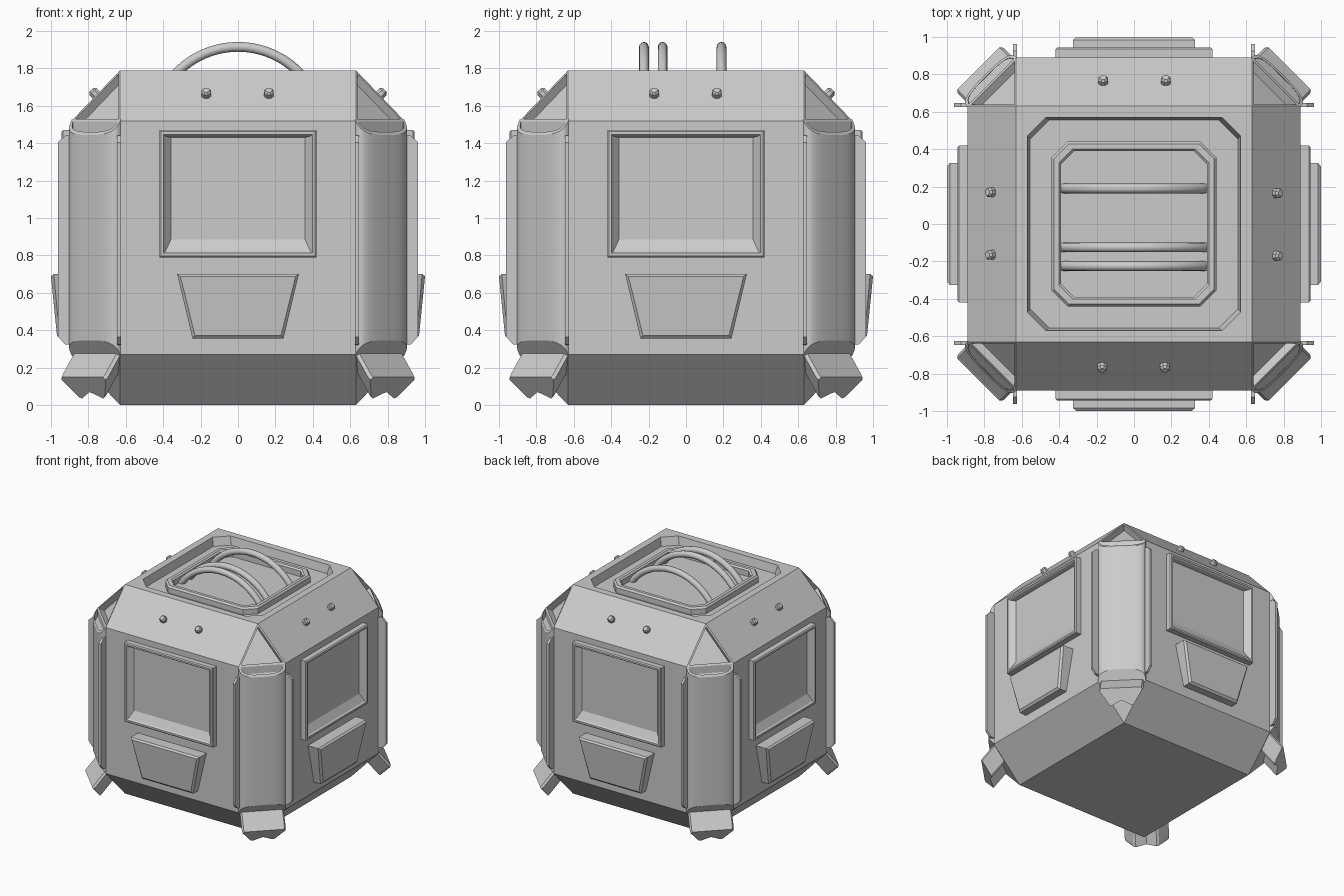
import bpy, bmesh, math
from math import sin, cos, pi
from mathutils import Matrix, Vector

if "Cube" in bpy.data.objects:
    bpy.data.objects.remove(bpy.data.objects["Cube"])


def finish(bm, name, angles=(0,), smooth=False):
    """Turn a bmesh into one object per rotation (degrees about z)."""
    bmesh.ops.recalc_face_normals(bm, faces=bm.faces)
    me = bpy.data.meshes.new(name)
    bm.to_mesh(me)
    bm.free()
    objs = []
    for a in angles:
        ob = bpy.data.objects.new(name, me)
        ob.rotation_euler.z = math.radians(a)
        bpy.context.collection.objects.link(ob)
        objs.append(ob)
    if smooth:
        bpy.ops.object.select_all(action='DESELECT')
        objs[0].select_set(True)
        bpy.context.view_layer.objects.active = objs[0]
        bpy.ops.object.shade_smooth_by_angle(angle=math.radians(32))
    return objs


def loft(loops, cap0=True, cap1=True):
    """Skin a row of closed loops that have equal point counts."""
    bm = bmesh.new()
    rows = [[bm.verts.new(p) for p in l] for l in loops]
    n = len(rows[0])
    for a, b in zip(rows, rows[1:]):
        for i in range(n):
            j = (i + 1) % n
            bm.faces.new((a[i], a[j], b[j], b[i]))
    if cap0:
        bm.faces.new(rows[0])
    if cap1:
        bm.faces.new(rows[-1])
    return bm


def octagon(h, c, z):
    """Square of half size h with corners cut by c."""
    k = h - c
    return [(h, -k, z), (h, k, z), (k, h, z), (-k, h, z),
            (-h, k, z), (-h, -k, z), (-k, -h, z), (k, -h, z)]


def panel(top, bottom, z0, z1, y0, y1):
    """Four-sided loop on the front face; y0/y1 are depths at bottom/top."""
    return [(-bottom, -y0, z0), (bottom, -y0, z0), (top, -y1, z1), (-top, -y1, z1)]


SIDES = (0, 90, 180, 270)
CORNERS = (45, 135, 225, 315)
A, B, Z0, Z1, H = 0.63, 0.89, 0.27, 1.52, 1.79
SLOPE = 0.27 / 0.184          # slope of the corner triangles
D0 = A * math.sqrt(2)         # their tip distance on the diagonal

# Hull: chamfered block with sunken upper corner triangles
bm = bmesh.new()
for loop in (octagon(B, B - A, Z0), octagon(B, B - A, Z1)):
    for p in loop:
        bm.verts.new(p)
for z in (0, H):
    for x in (-A, A):
        for y in (-A, A):
            bm.verts.new((x, y, z))
bmesh.ops.convex_hull(bm, input=bm.verts)
bmesh.ops.dissolve_limit(bm, angle_limit=0.02, verts=bm.verts, edges=bm.edges)
bmesh.ops.recalc_face_normals(bm, faces=bm.faces)
tris = [f for f in bm.faces if len(f.verts) == 3 and f.calc_center_median().z > 1]
bmesh.ops.inset_individual(bm, faces=tris, thickness=0.025)
bmesh.ops.inset_individual(bm, faces=tris, thickness=0.003, depth=-0.05)
hull = finish(bm, "hull")[0]

# Roof recess
cutter = finish(loft([octagon(0.555, 0.1, 1.72), octagon(0.57, 0.1, H),
                      octagon(0.57, 0.1, 1.9)]), "roof_cutter")[0]
cutter.hide_render = True
mod = hull.modifiers.new("roof_recess", 'BOOLEAN')
mod.operation = 'DIFFERENCE'
mod.solver = 'EXACT'
mod.object = cutter
bpy.context.view_layer.objects.active = hull
bpy.ops.object.modifier_apply(modifier=mod.name)
bpy.data.objects.remove(cutter)

# Roof hatch frame
finish(loft([octagon(0.44, 0.085, 1.71), octagon(0.44, 0.085, 1.765),
             octagon(0.428, 0.08, 1.78), octagon(0.402, 0.075, 1.78),
             octagon(0.39, 0.07, 1.768), octagon(0.39, 0.07, 1.71)],
            False, False), "hatch_frame")

# Arched roof handles
R, CZ, r = 0.458, 1.457, 0.026
end = math.acos(0.385 / R)
for y in (-0.225, -0.125, 0.19):
    loops = []
    for i in range(25):
        a = end + (pi - 2 * end) * i / 24
        loops.append([((R + r * cos(b)) * cos(a), y + r * sin(b),
                       CZ + (R + r * cos(b)) * sin(a))
                      for b in (2 * pi * k / 12 for k in range(12))])
    finish(loft(loops), "roof_handle", smooth=True)

# Windows with sloping sills
finish(loft([panel(w, w, a, b, d, d) for w, a, b, d in (
    (0.42, 0.79, 1.47, 0.88), (0.42, 0.79, 1.47, 0.935),
    (0.412, 0.798, 1.462, 0.943), (0.397, 0.813, 1.447, 0.943),
    (0.388, 0.822, 1.438, 0.93), (0.358, 0.885, 1.43, 0.896))]),
    "window", SIDES)

# Tapered lower boxes
finish(loft([panel(0.325, 0.243, 0.355, 0.70, 0.88, 0.88),
             panel(0.325, 0.243, 0.355, 0.70, 0.952, 0.985),
             panel(0.308, 0.23, 0.372, 0.688, 0.968, 1.0)]),
       "lower_box", SIDES)

# Thin vertical bars beside the corner columns
for s in (-1, 1):
    prof = [(0.88, 0.32), (0.925, 0.325), (0.962, 0.365),
            (0.962, 1.405), (0.925, 1.44), (0.88, 1.44)]
    finish(loft([[(s * x, -y, z) for y, z in prof] for x in (0.626, 0.646)]),
           "side_bar", SIDES)

# Bolts on the sloping shoulders
tilt = Matrix.Rotation(math.radians(45), 4, 'X')
for x in (-0.17, 0.165):
    bm = loft([[(q * cos(k * pi / 4 + pi / 8), q * sin(k * pi / 4 + pi / 8), h)
                for k in range(8)]
               for q, h in ((0.028, -0.01), (0.028, 0.022), (0.018, 0.034))])
    bmesh.ops.transform(bm, matrix=Matrix.Translation((x, -0.76, 1.66)) @ tilt,
                        verts=bm.verts)
    finish(bm, "shoulder_bolt", SIDES)

# Rounded corner columns, ends cut along the corner planes, slot on top
section = []
for i in range(21):
    a = pi * i / 20
    c, s = cos(a), max(sin(a), 0)
    section.append((1.07 + 0.057 * s ** 0.65,
                    0.186 * math.copysign(abs(c) ** 0.65, c)))
bm = loft([[(d, t, (d - D0) * SLOPE) for d, t in section],
           [(d, t, H - (d - D0) * SLOPE) for d, t in section]])
bmesh.ops.recalc_face_normals(bm, faces=bm.faces)
top = [max(bm.faces, key=lambda f: f.calc_center_median().z)]
bmesh.ops.inset_individual(bm, faces=top, thickness=0.02)
bmesh.ops.inset_individual(bm, faces=top, thickness=0.001)
bmesh.ops.translate(bm, verts=top[0].verts, vec=(0, 0, -0.06))
finish(bm, "corner_column", CORNERS, smooth=True)

# Notched feet pushed out of the lower corner triangles
foot = [(1.177, -0.16, 0.15), (1.177, 0.16, 0.15), (1.168, 0.173, 0.135),
        (1.105, 0.1, 0.042), (1.1, 0.082, 0.035), (1.122, 0, 0.07),
        (1.1, -0.082, 0.035), (1.105, -0.1, 0.042), (1.168, -0.173, 0.135)]
finish(loft([[(d - 0.13, t, z + 0.165) for d, t, z in foot],
             [(d - 0.012, t, z + 0.014) for d, t, z in foot],
             [(d, t * 0.97, z) for d, t, z in foot]]), "foot", CORNERS)
